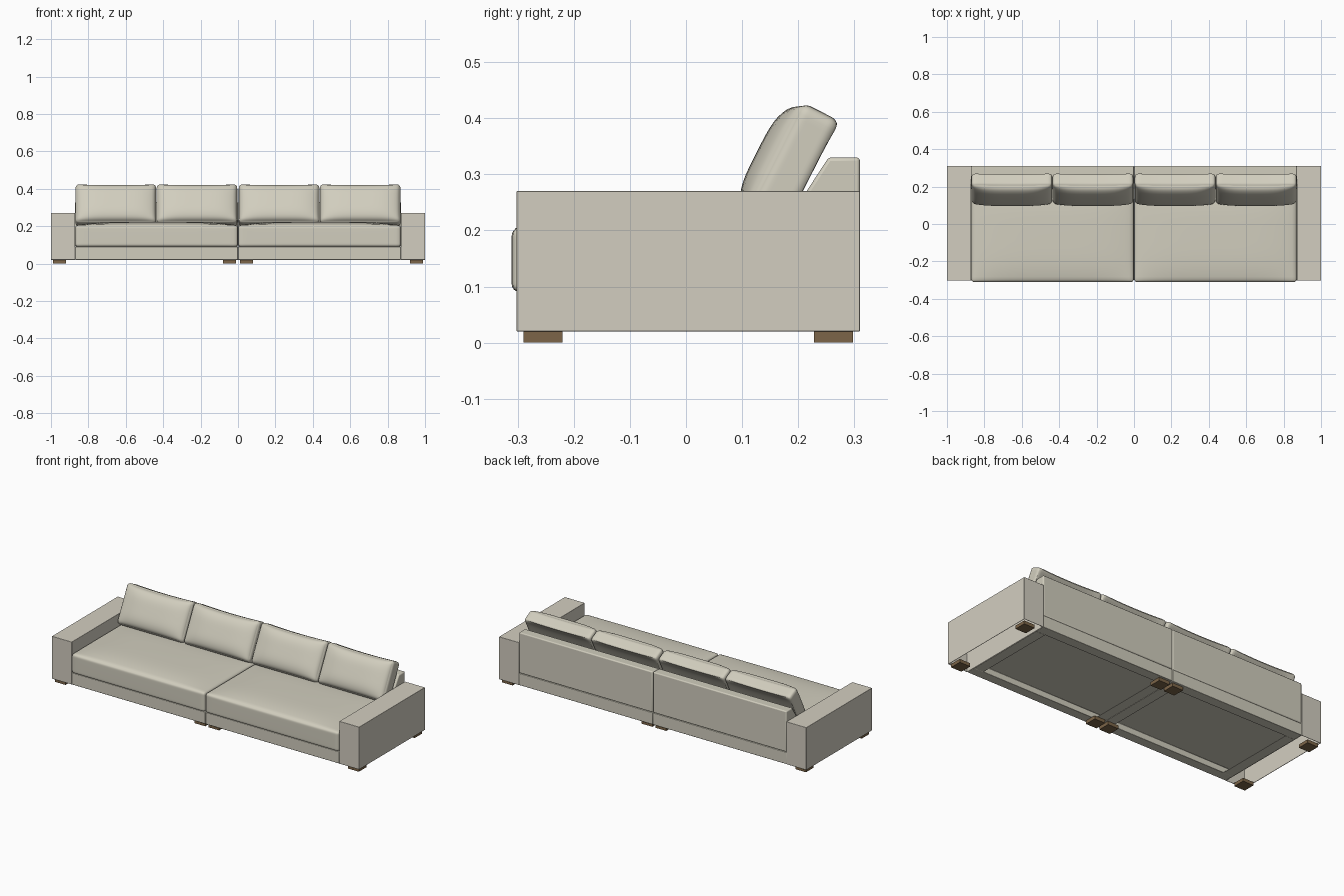
import bpy, bmesh, math
from mathutils import Vector, Matrix

if "Cube" in bpy.data.objects:
    bpy.data.objects.remove(bpy.data.objects["Cube"])


def material(name, rgb):
    m = bpy.data.materials.new(name)
    m.diffuse_color = (*rgb, 1)
    m.use_nodes = True
    m.node_tree.nodes["Principled BSDF"].inputs["Base Color"].default_value = m.diffuse_color
    return m


FABRIC = material("greige fabric", (0.64, 0.615, 0.515))
ARM_FABRIC = material("warm greige fabric", (0.65, 0.615, 0.53))
WOOD = material("brown wood", (0.20, 0.13, 0.065))


def finish(bm, name, mat, bevel=0.0, angle=35):
    bmesh.ops.recalc_face_normals(bm, faces=bm.faces)
    me = bpy.data.meshes.new(name)
    bm.to_mesh(me)
    bm.free()
    me.materials.append(mat)
    ob = bpy.data.objects.new(name, me)
    bpy.context.collection.objects.link(ob)
    if bevel:
        mod = ob.modifiers.new("soft edges", 'BEVEL')
        mod.width, mod.segments = bevel, 3
        mod.limit_method = 'ANGLE'
    bpy.context.view_layer.objects.active = ob
    ob.select_set(True)
    bpy.ops.object.shade_smooth_by_angle(angle=math.radians(angle))
    ob.select_set(False)
    return ob


def raise_face(bm, face, vec):
    """Extrude one face along a vector."""
    ext = bmesh.ops.extrude_face_region(bm, geom=[face])
    bmesh.ops.translate(bm, vec=vec,
                        verts=[g for g in ext["geom"] if isinstance(g, bmesh.types.BMVert)])


def box(name, lo, hi, mat, bevel=0.0, rim=0.0, depth=0.0):
    """Box between two corners, optionally hollowed from below."""
    lo, hi = Vector(lo), Vector(hi)
    bm = bmesh.new()
    bmesh.ops.create_cube(bm, size=1)
    for v in bm.verts:
        v.co = (lo + hi) / 2 + v.co * (hi - lo)
    if rim:
        bm.normal_update()
        bottom = min(bm.faces, key=lambda f: f.calc_center_median().z)
        bmesh.ops.inset_region(bm, faces=[bottom], thickness=rim)
        raise_face(bm, bottom, (0, 0, depth))
        if bottom.is_valid:
            bmesh.ops.delete(bm, geom=[bottom], context='FACES_ONLY')
    return finish(bm, name, mat, bevel)


def side_profile(name, profile, x0, x1, bevel):
    """Extrude a (y, z) outline along x."""
    bm = bmesh.new()
    face = bm.faces.new([bm.verts.new((x0, y, z)) for y, z in profile])
    raise_face(bm, face, (x1 - x0, 0, 0))
    return finish(bm, name, FABRIC, bevel)


def cushion(name, size, r, front, back, top, sag, matrix):
    """Rounded box with bulging front and top, dented back and sagging top edge."""
    half = Vector(size) / 2
    bm = bmesh.new()
    bmesh.ops.create_cube(bm, size=2)
    bmesh.ops.subdivide_edges(bm, edges=bm.edges[:], cuts=21, use_grid_fill=True)
    for v in bm.verts:
        # crowd the grid towards the edges, then round them
        t = Vector([math.copysign(1 - (1 - min(abs(c), 1)) ** 1.7, c) for c in v.co])
        p = Vector([a * h for a, h in zip(t, half)])
        core = Vector([max(-h + r, min(h - r, a)) for a, h in zip(p, half)])
        d = p - core
        if d.length > 0:
            p = core + d.normalized() * r
        b = [1 - c ** 4 for c in t]
        p.y += t.y * b[0] * b[2] * (front if t.y < 0 else -back)
        if t.z > 0:
            p.z += t.z * (top * b[0] * b[1] - sag * (1 - t.x ** 2))
        v.co = matrix @ p
    return finish(bm, name, FABRIC, angle=60)


BASE = [(-0.302, 0.02), (-0.302, 0.09), (0.31, 0.09), (0.31, 0.02),
        (0.25, 0.02), (0.25, 0.055), (-0.245, 0.055), (-0.245, 0.02)]
BACK = [(0.31, 0.091), (0.31, 0.33), (0.254, 0.33), (0.215, 0.27),
        (0.185, 0.20), (0.185, 0.091)]

for s, side in ((-1, "left"), (1, "right")):
    def span(a, b):
        return sorted((s * a, s * b))

    # arm, open underneath
    x0, x1 = span(0.871, 1.0)
    box(side + "_arm", (x0, -0.302, 0.02), (x1, 0.31, 0.27), ARM_FABRIC, 0.002, 0.004, 0.24)

    # base with hollow underside, and back rest
    x0, x1 = span(0.001, 0.871)
    side_profile(side + "_base", BASE, x0, x1, 0.003)
    side_profile(side + "_back", BACK, x0, x1, 0.006)

    # thin strips closing the ends of the hollow
    for a, b, place in ((0.001, 0.06, "inner"), (0.81, 0.87, "outer")):
        x0, x1 = span(a, b)
        box(f"{side}_{place}_bottom_strip", (x0, -0.246, 0.02), (x1, 0.251, 0.023), FABRIC)

    # seat cushion
    cushion(side + "_seat_cushion", (0.867, 0.51, 0.115), 0.014, 0.001, 0, 0.018, 0,
            Matrix.Translation((s * 0.4355, -0.055, 0.1475)))

    # leaning back cushions, thin at the rim, full in front, hollow behind
    for i, x in enumerate((0.2195, 0.653)):
        cushion(f"{side}_back_cushion_{i + 1}", (0.431, 0.080, 0.230), 0.020, 0.030, 0.018, 0, 0.006,
                Matrix.Translation((s * x, 0.186, 0.312))
                @ Matrix.Rotation(math.radians(-27), 4, 'X')
                @ Matrix.Translation((0, 0.004, 0)))

    # block feet
    for a, b, place in ((0.01, 0.08, "inner"), (0.92, 0.99, "outer")):
        x0, x1 = span(a, b)
        for y, end in ((-0.29, "front"), (0.228, "back")):
            box(f"{side}_{place}_{end}_foot", (x0, y, 0), (x1, y + 0.07, 0.0195), WOOD)
